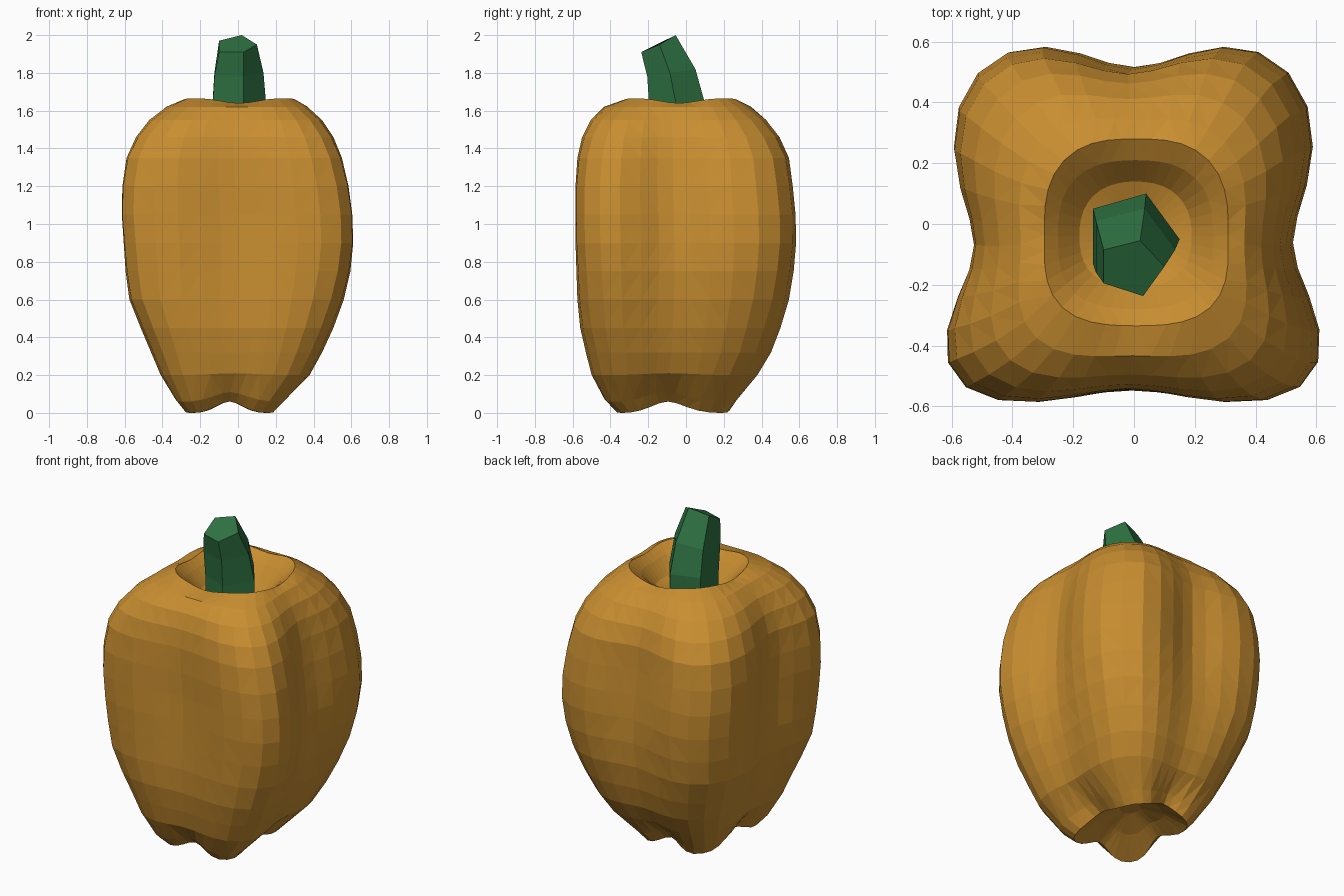
import bpy, bmesh, math


def material(name, rgb):
    m = bpy.data.materials.new(name)
    m.diffuse_color = (*rgb, 1)
    return m


def loft(name, rings, mat, triangulate=False):
    """Skin a list of equal-length rings and cap both ends."""
    bm = bmesh.new()
    vs = [[bm.verts.new(p) for p in ring] for ring in rings]
    n = len(vs[0])
    for a, b in zip(vs, vs[1:]):
        for i in range(n):
            j = (i + 1) % n
            bm.faces.new((a[i], a[j], b[j], b[i]))
    for ring in (vs[0], vs[-1]):
        bm.faces.new(ring)
    bmesh.ops.recalc_face_normals(bm, faces=bm.faces[:])
    if triangulate:
        bmesh.ops.triangulate(bm, faces=bm.faces[:])
    me = bpy.data.meshes.new(name)
    bm.to_mesh(me)
    bm.free()
    me.materials.append(mat)
    ob = bpy.data.objects.new(name, me)
    bpy.context.collection.objects.link(ob)
    return ob


def lobed_ring(z, x0, x1, y0, y1, depth, lift, n=40):
    """Four-lobed ring fitted to a box; lift raises or lowers the grooves."""
    pts, groove = [], []
    for i in range(n):
        t = math.tau * i / n
        c, s = math.cos(t), math.sin(t)
        front = max(0, -s) ** 3
        r = 1 - depth * (1 - 0.3 * front) * math.cos(4 * t)
        r *= 1 - 0.35 * depth * s * math.sin(2 * t) ** 2
        pts.append((r * c, r * s))
        groove.append((0.5 + 0.5 * math.cos(4 * t)) ** 1.5)
    xs, ys = [p[0] for p in pts], [p[1] for p in pts]
    ring = []
    for (x, y), g in zip(pts, groove):
        u = (x - min(xs)) / (max(xs) - min(xs))
        v = (y - min(ys)) / (max(ys) - min(ys))
        v -= 1.5 * depth * v * (1 - v)
        ring.append((x0 + u * (x1 - x0), y0 + v * (y1 - y0), z + lift * g))
    return ring


orange = material("pepper orange", (0.58, 0.27, 0.03))
green = material("stem green", (0.028, 0.17, 0.056))

# Pepper body: z, left, right, front, back, lobe depth, groove lift
profile = [
    (0.13, -0.06, 0.05, -0.10, 0.02, 0.02, 0.00),
    (0.08, -0.17, 0.12, -0.23, 0.13, 0.08, 0.02),
    (0.0, -0.28, 0.19, -0.37, 0.23, 0.15, 0.06),
    (0.06, -0.33, 0.25, -0.43, 0.27, 0.14, 0.05),
    (0.20, -0.41, 0.38, -0.50, 0.38, 0.12, 0.01),
    (0.32, -0.46, 0.445, -0.53, 0.45, 0.125, 0),
    (0.45, -0.515, 0.505, -0.56, 0.50, 0.135, 0),
    (0.60, -0.575, 0.56, -0.575, 0.545, 0.15, 0),
    (0.75, -0.595, 0.595, -0.58, 0.57, 0.165, 0),
    (0.90, -0.605, 0.61, -0.585, 0.583, 0.18, 0),
    (1.05, -0.615, 0.605, -0.585, 0.58, 0.185, 0),
    (1.20, -0.612, 0.585, -0.585, 0.565, 0.18, 0),
    (1.35, -0.59, 0.55, -0.575, 0.545, 0.165, 0),
    (1.46, -0.54, 0.505, -0.55, 0.495, 0.145, 0),
    (1.55, -0.47, 0.445, -0.505, 0.425, 0.12, 0),
    (1.62, -0.38, 0.37, -0.435, 0.345, 0.09, 0),
    (1.665, -0.295, 0.31, -0.335, 0.28, 0.06, -0.025),
    (1.61, -0.25, 0.26, -0.28, 0.21, 0.05, -0.01),
    (1.52, -0.18, 0.19, -0.21, 0.14, 0.03, 0),
    (1.48, -0.08, 0.09, -0.12, 0.05, 0.00, 0),
]
loft("pepper_body", [lobed_ring(*row) for row in profile], orange, True)

# Five-sided stem, leaning forward, with a slanted cut top
base = [(-0.135, -0.13, 1.62), (0.03, -0.195, 1.62), (0.15, -0.05, 1.62),
        (0.04, 0.10, 1.64), (-0.135, 0.05, 1.64)]
root = [(x, y, 1.46) for x, y, z in base]
middle = [(-0.125, -0.16, 1.78), (0.03, -0.205, 1.78), (0.135, -0.085, 1.80),
          (0.035, 0.05, 1.82), (-0.125, 0.01, 1.80)]
top = [(-0.10, -0.195, 1.91), (0.03, -0.237, 1.91), (0.10, -0.14, 1.95),
       (0.02, -0.055, 2.0), (-0.10, -0.085, 1.97)]
loft("stem", [root, base, middle, top], green)
